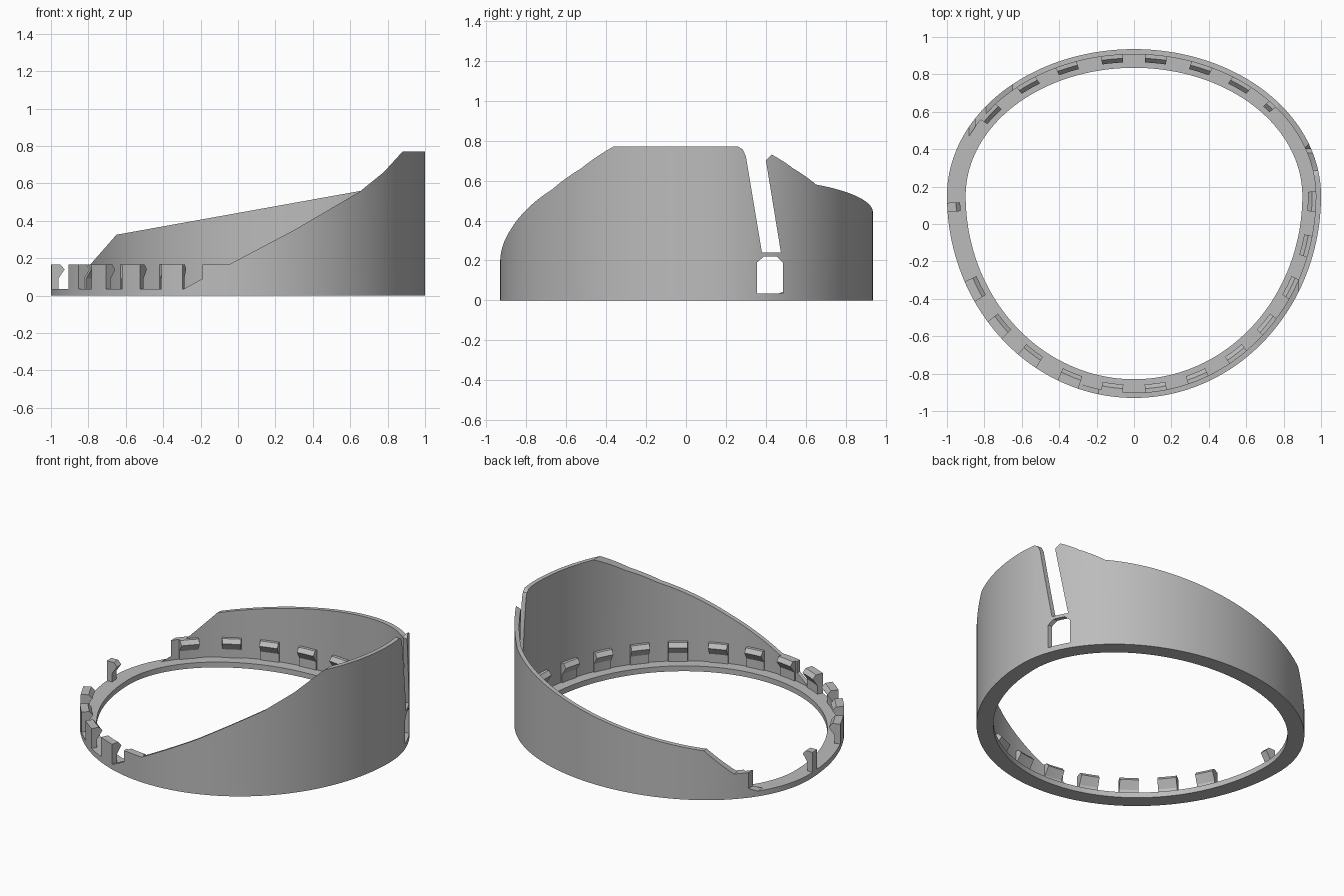
import bpy, bmesh, math
from math import sin, cos, pi

cube = bpy.data.objects.get("Cube")
if cube:
    bpy.data.objects.remove(cube)

grey = bpy.data.materials.new("plain grey")
grey.use_nodes = True
grey.diffuse_color = (0.5, 0.5, 0.5, 1)
grey.node_tree.nodes["Principled BSDF"].inputs["Base Color"].default_value = (0.5, 0.5, 0.5, 1)

MID, BACK, FRONT = 0.15, 0.785, 1.08   # two half ellipses joined at y = MID
BASE, WALL = 0.035, 0.028


def outline(t, d):
    """Point on the outline at angle t, moved inwards by d."""
    depth = BACK if sin(t) > 0 else FRONT
    return (1 - d) * cos(t), MID + (depth - d) * sin(t)


def add_object(name, bm):
    bmesh.ops.recalc_face_normals(bm, faces=bm.faces)
    mesh = bpy.data.meshes.new(name)
    bm.to_mesh(mesh)
    bm.free()
    mesh.materials.append(grey)
    obj = bpy.data.objects.new(name, mesh)
    bpy.context.collection.objects.link(obj)
    return obj


def sweep(name, section, angles, closed=False):
    """Carry a section of (inset, height) points along the outline."""
    bm = bmesh.new()
    rows = [[bm.verts.new((*outline(t, d), z)) for d, z in section] for t in angles]
    pairs = list(zip(rows, rows[1:]))
    if closed:
        pairs.append((rows[-1], rows[0]))
    else:
        bm.faces.new(rows[0])
        bm.faces.new(rows[-1])
    n = len(section)
    for r, s in pairs:
        for i in range(n):
            j = (i + 1) % n
            bm.faces.new((r[i], r[j], s[j], s[i]))
    return add_object(name, bm)


def prism(name, points, place, start, end):
    """Extrude a flat outline; place(u, z, depth) puts it in space."""
    bm = bmesh.new()
    a = [bm.verts.new(place(u, z, start)) for u, z in points]
    b = [bm.verts.new(place(u, z, end)) for u, z in points]
    bm.faces.new(a)
    bm.faces.new(b)
    for i in range(len(a)):
        j = (i + 1) % len(a)
        bm.faces.new((a[i], a[j], b[j], b[i]))
    obj = add_object(name, bm)
    obj.hide_render = True
    return obj


def along_y(u, z, depth):
    return u, depth, z


def along_x(u, z, depth):
    return depth, u, z


def box_section(d0, d1, z0, z1):
    return [(d0, z0), (d1, z0), (d1, z1), (d0, z1)]


def smooth(obj):
    bpy.ops.object.select_all(action='DESELECT')
    obj.select_set(True)
    bpy.context.view_layer.objects.active = obj
    bpy.ops.object.shade_smooth_by_angle(angle=math.radians(25))


# Base ring and full-height wall
STEPS = 192
around = [2 * pi * i / STEPS for i in range(STEPS)]
base = sweep("base_ring", box_section(0, 0.1, 0, BASE), around, True)
wall = sweep("outer_wall", box_section(0, WALL, BASE, 0.77), around, True)

# Sloping top edges, open side, slit and window in the wall
front_edge = [(-1.3, 0.9), (-1.3, 0.03), (-0.3, 0.03), (-0.19, 0.09), (-0.19, 0.165),
              (-0.05, 0.165), (0.3, 0.35), (0.65, 0.555), (0.78, 0.66), (0.88, 0.77), (0.88, 0.9)]
back_edge = [(-1.3, 0.9), (-1.3, 0.03), (-0.89, 0.03), (-0.85, 0.06), (-0.85, 0.165),
             (-0.79, 0.165), (-0.65, 0.325), (0.77, 0.58), (0.87, 0.66), (0.935, 0.73), (0.96, 0.9)]
slit = [(0.26, 0.9), (0.26, 0.77), (0.285, 0.755), (0.3, 0.72), (0.38, 0.24),
        (0.475, 0.24), (0.4, 0.7), (0.43, 0.73), (0.43, 0.9)]
window = [(0.355, 0.03), (0.485, 0.03), (0.485, 0.19), (0.455, 0.22), (0.39, 0.22), (0.355, 0.19)]
cutters = [prism("front_cutter", front_edge, along_y, -1.2, 0.2),
           prism("back_cutter", back_edge, along_y, MID, 1.2),
           prism("slit_cutter", slit, along_x, 0.5, 1.2),
           prism("window_cutter", window, along_x, 0.5, 1.2)]
bpy.context.view_layer.objects.active = wall
for cutter in cutters:
    mod = wall.modifiers.new(cutter.name, 'BOOLEAN')
    mod.operation, mod.solver, mod.object = 'DIFFERENCE', 'EXACT', cutter
    bpy.ops.object.modifier_apply(modifier=mod.name)
    bpy.data.objects.remove(cutter)


# Hooked clips: a thin post with a lip leaning inwards
def clip(x, y, width=0.12):
    depth = BACK if y > MID else FRONT
    t = math.atan2((y - MID) / depth, x)
    half = width / 2 / math.hypot(sin(t), depth * cos(t))
    free = x < -0.8 or (x < -0.25 and y < 0)
    d0 = 0 if free else 0.012
    section = [(d0, BASE), (0.036, BASE), (0.036, 0.09), (0.07, 0.14),
               (0.048, 0.165), (d0, 0.165)]
    smooth(sweep("clip", section, [t + half * (i / 2 - 1) for i in range(5)]))


for side in (-1, 1):
    for x, y in [(0.115, -0.87), (0.34, -0.82), (0.55, -0.7), (0.72, -0.545), (0.85, -0.345),
                 (0.115, 0.88), (0.35, 0.83), (0.57, 0.755)]:
        clip(side * x, y)
clip(-0.775, 0.6)
clip(0.74, 0.645, 0.05)
clip(0.94, 0.125)
clip(0.92, -0.115)
clip(-0.97, 0.09, 0.05)

smooth(base)
smooth(wall)
